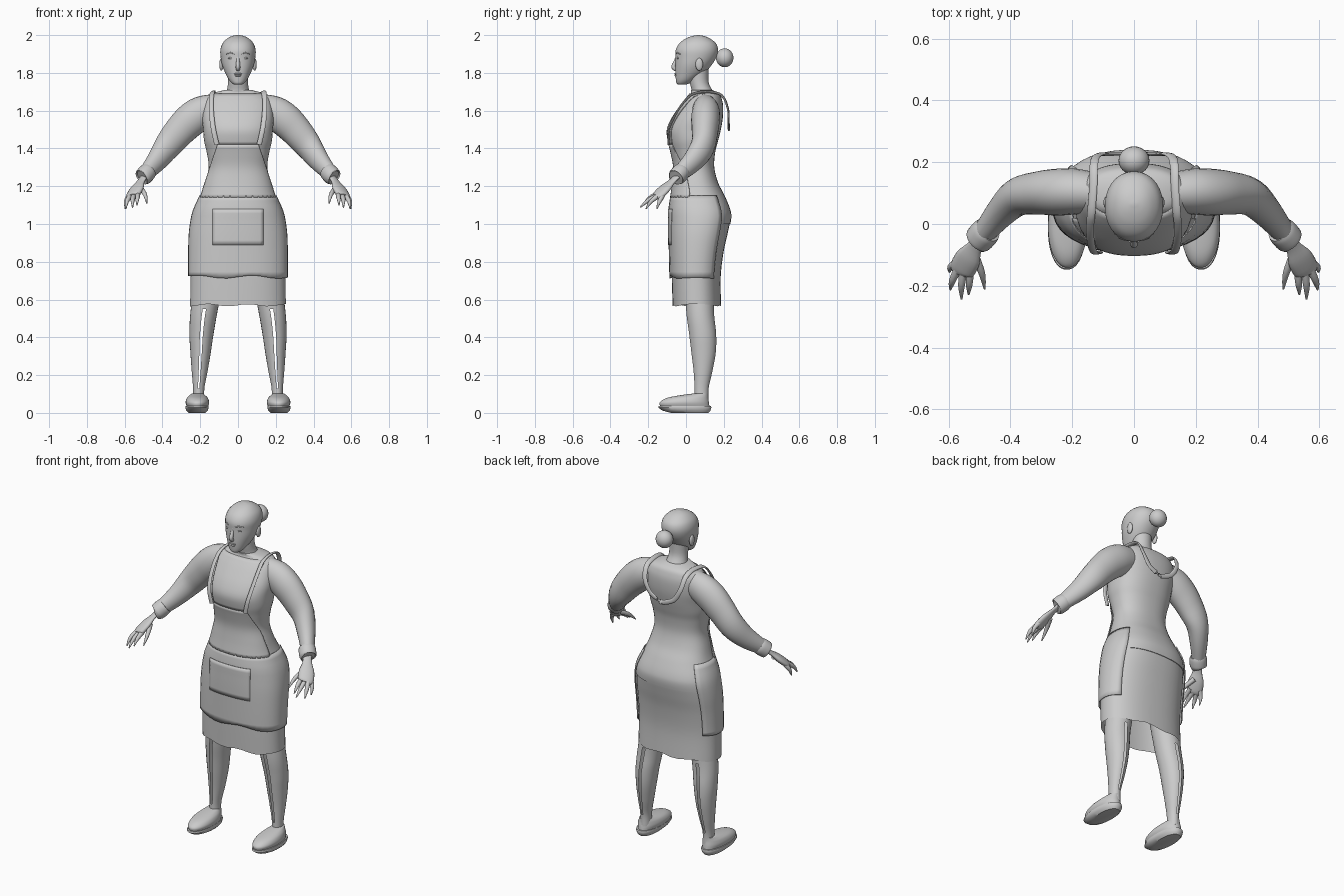
import bpy, bmesh
from math import sin, cos, pi, asin, radians
from mathutils import Vector

if "Cube" in bpy.data.objects:
    bpy.data.objects.remove(bpy.data.objects["Cube"])

grey = bpy.data.materials.new("plain grey")
grey.use_nodes = True
grey.diffuse_color = (0.6, 0.6, 0.6, 1)
grey.node_tree.nodes["Principled BSDF"].inputs["Base Color"].default_value = (0.6, 0.6, 0.6, 1)


def finish(name, bm, angle=50):
    bmesh.ops.recalc_face_normals(bm, faces=bm.faces)
    mesh = bpy.data.meshes.new(name)
    bm.to_mesh(mesh)
    bm.free()
    mesh.materials.append(grey)
    ob = bpy.data.objects.new(name, mesh)
    bpy.context.collection.objects.link(ob)
    bpy.ops.object.select_all(action="DESELECT")
    ob.select_set(True)
    bpy.context.view_layer.objects.active = ob
    bpy.ops.object.shade_smooth_by_angle(angle=radians(angle))
    return ob


def grid(rows, closed=True, caps=True):
    """Skin rows of points into a surface."""
    bm = bmesh.new()
    vs = [[bm.verts.new(p) for p in row] for row in rows]
    n = len(rows[0])
    for a, b in zip(vs, vs[1:]):
        for i in range(n if closed else n - 1):
            j = (i + 1) % n
            bm.faces.new((a[i], a[j], b[j], b[i]))
    if closed and caps:
        bm.faces.new(vs[0])
        bm.faces.new(vs[-1])
    return bm


def smooth_keys(keys, steps=4):
    """Catmull-Rom interpolation through a list of key tuples."""
    out = []
    for i in range(len(keys) - 1):
        a, b = keys[max(i - 1, 0)], keys[i]
        c, d = keys[i + 1], keys[min(i + 2, len(keys) - 1)]
        for k in range(steps):
            t = k / steps
            out.append(tuple(
                q + 0.5 * t * (r - p + t * (2 * p - 5 * q + 4 * r - s + t * (3 * (q - r) + s - p)))
                for p, q, r, s in zip(a, b, c, d)))
    return out + [keys[-1]]


def point(key, angle, power=1.0, grow=0.0, cx=0.0):
    """Point on a cross-section (z, half width, front y, back y); angle 0 is the front."""
    z, rx, yf, yb = key
    s, c = sin(angle), cos(angle)
    x = (rx + grow) * abs(s) ** power * (1 if s > 0 else -1)
    y = (yf + yb) / 2 - ((yb - yf) / 2 + grow) * abs(c) ** power * (1 if c > 0 else -1)
    return Vector((cx + x, y, z))


def loft(keys, n=32, power=1.0, grow=0.0, cx=0.0, caps=True):
    return grid([[point(k, 2 * pi * (i + 0.5) / n, power, grow, cx) for i in range(n)]
                 for k in keys], True, caps)


def tube(name, keys, side=(0, 0, 1), flat=1.0, n=16, steps=4):
    """Tapered tube through (x, y, z, radius) keys, squashed by flat across side."""
    pts = smooth_keys(keys, steps)
    rows = []
    for i, p in enumerate(pts):
        t = (Vector(pts[min(i + 1, len(pts) - 1)][:3]) - Vector(pts[max(i - 1, 0)][:3])).normalized()
        u = Vector(side)
        u = (u - t * u.dot(t)).normalized()
        v = t.cross(u)
        rows.append([Vector(p[:3]) + p[3] * (u * cos(2 * pi * k / n) + v * flat * sin(2 * pi * k / n))
                     for k in range(n)])
    return finish(name, grid(rows))


def ball(name, centre, size, segments=20):
    bm = bmesh.new()
    bmesh.ops.create_uvsphere(bm, u_segments=segments, v_segments=segments // 2, radius=1)
    bmesh.ops.scale(bm, vec=size, verts=bm.verts)
    bmesh.ops.translate(bm, vec=centre, verts=bm.verts)
    return finish(name, bm)


# Body and skirt share one profile: z, half width, front y, back y
BODY = smooth_keys([
    (.57, .258, -.075, .19), (.72, .256, -.08, .188), (.85, .256, -.083, .203),
    (.95, .253, -.085, .225), (1.03, .242, -.085, .24), (1.08, .228, -.085, .234),
    (1.15, .197, -.075, .205), (1.22, .175, -.065, .17), (1.3, .156, -.06, .15),
    (1.38, .166, -.075, .155), (1.44, .18, -.09, .17), (1.5, .185, -.095, .185),
    (1.56, .19, -.07, .195), (1.62, .185, -.03, .197), (1.66, .172, 0, .19),
    (1.69, .14, .025, .175), (1.71, .07, .025, .14)], 5)
SQUARE = 0.85


def body_at(z):
    for a, b in zip(BODY, BODY[1:]):
        if a[0] <= z <= b[0]:
            t = (z - a[0]) / (b[0] - a[0])
            return tuple(p + t * (q - p) for p, q in zip(a, b))
    return BODY[-1]


finish("top", loft([k for k in BODY if k[0] > 1.0], 40, SQUARE))
skirt_bm = loft([k for k in BODY if k[0] < 1.1], 40, SQUARE, -.004, caps=False)
for v in skirt_bm.verts:
    if v.co.z < .575:
        v.co.z += .006 * sin(v.co.x * 30)
finish("skirt", skirt_bm)


def panel(name, z0, z1, half_angle, grow, rows=16, cols=28, wave=0.0, thick=.004):
    """Cloth panel hugging the front of the body between two heights."""
    pts = []
    for r in range(rows + 1):
        z = z0 + (z1 - z0) * r / rows
        key, a = body_at(z), half_angle(z)
        row = [point(key, a * (2 * c / cols - 1), SQUARE, grow) for c in range(cols + 1)]
        if r == 0:
            for p in row:
                p.z += wave * sin(p.x * 22)
        pts.append(row)
    ob = finish(name, grid(pts, False))
    mod = ob.modifiers.new("thickness", "SOLIDIFY")
    mod.thickness = thick
    mod.offset = 0


def across(width):
    """Angle limit that keeps a panel to a given half width."""
    return lambda z: asin(min(1, (width(z) / body_at(z)[1])) ** (1 / SQUARE))


# Apron
panel("apron_skirt", .72, 1.15, lambda z: radians(128), .006, wave=.008)
panel("apron_waist", 1.14, 1.42, across(lambda z: .105 + (1.42 - z) * .32), .006)
panel("apron_bib", 1.42, 1.69, across(lambda z: .105 + (z - 1.42) * .13), .005)
panel("apron_pocket", .89, 1.08, across(lambda z: .13), .009, 8, 12)

# Neck, head and hair bun
finish("neck", loft(smooth_keys([(1.66, .085, .02, .17), (1.7, .062, .03, .145),
                                 (1.75, .053, .02, .12), (1.82, .055, .01, .12)])))
finish("head", loft(smooth_keys([
    (1.738, .02, -.04, 0), (1.745, .032, -.05, .02), (1.765, .049, -.054, .05),
    (1.8, .068, -.057, .1), (1.84, .084, -.057, .135), (1.88, .092, -.056, .16),
    (1.92, .094, -.055, .17), (1.955, .083, -.037, .16), (1.98, .06, -.005, .13),
    (1.994, .035, .03, .1), (2.0, .008, .06, .07)]), power=.95), 80)
ball("hair_bun", (0, .205, 1.88), (.05, .046, .05), 28)
tube("nose", [(0, -.045, 1.895, .007), (0, -.054, 1.865, .009), (0, -.066, 1.832, .012),
              (0, -.052, 1.818, .011)], (1, 0, 0))
ball("upper_lip", (0, -.053, 1.795), (.021, .009, .005))
ball("lower_lip", (0, -.052, 1.786), (.017, .009, .006))

for s, side in ((1, "left"), (-1, "right")):
    # Face details
    ball(side + "_eye", (s * .038, -.042, 1.878), (.014, .008, .006))
    tube(side + "_brow", [(s * .018, -.052, 1.9, .003), (s * .04, -.046, 1.906, .004),
                          (s * .064, -.029, 1.899, .002)], n=8)
    ball(side + "_ear", (s * .088, .07, 1.845), (.011, .02, .034))

    # Arm, cuff and hand
    tube(side + "_sleeve", [
        (s * .11, .1, 1.615, .075), (s * .19, .105, 1.59, .088), (s * .25, .103, 1.55, .09),
        (s * .31, .1, 1.49, .083), (s * .375, .088, 1.41, .073), (s * .43, .038, 1.335, .059),
        (s * .49, -.035, 1.265, .042)], flat=.84, n=24)
    tube(side + "_cuff", [(s * .472, -.018, 1.283, .044), (s * .482, -.028, 1.272, .048),
                          (s * .502, -.05, 1.25, .047), (s * .505, -.053, 1.247, .04)], n=24)
    across_hand = (s * .12, .07, -.03)
    tube(side + "_palm", [(s * .49, -.04, 1.26, .026), (s * .515, -.075, 1.225, .026),
                          (s * .535, -.11, 1.19, .042), (s * .555, -.145, 1.155, .043),
                          (s * .56, -.16, 1.145, .032)], across_hand, .45)
    fingers = {
        "thumb": [(.515, -.1, 1.19), (.492, -.16, 1.155), (.483, -.21, 1.11)],
        "index_finger": [(.53, -.15, 1.16), (.533, -.195, 1.135), (.535, -.228, 1.1)],
        "middle_finger": [(.552, -.15, 1.15), (.558, -.2, 1.125), (.558, -.243, 1.088)],
        "ring_finger": [(.57, -.145, 1.15), (.588, -.185, 1.12), (.594, -.212, 1.08)],
        "little_finger": [(.575, -.125, 1.15), (.593, -.14, 1.12), (.597, -.155, 1.08)]}
    for name, path in fingers.items():
        tube(side + "_" + name, [(s * x, y, z, r) for (x, y, z), r in zip(path, (.014, .011, .003))], n=10)

    # Shoulder strap in front, over the shoulder and hanging in a loop behind
    tube(side + "_strap", [
        (s * .112, -.092, 1.42, .013), (s * .13, -.091, 1.5, .013), (s * .14, -.056, 1.58, .013),
        (s * .142, -.008, 1.65, .013), (s * .138, .04, 1.69, .014), (s * .132, .12, 1.7, .014),
        (s * .13, .19, 1.68, .014), (s * .118, .222, 1.61, .014), (s * .075, .226, 1.54, .014),
        (0, .226, 1.505, .014)], (1, 0, 0.4), .4, n=10)

    # Leg with a narrow open seam down front and back
    rings = []
    for z, x, rx, yf, yb in smooth_keys([
            (.06, .208, .03, .045, .12), (.13, .208, .03, .045, .12), (.22, .203, .042, .04, .14),
            (.32, .198, .054, .028, .158), (.42, .193, .064, .016, .16), (.55, .178, .072, 0, .148),
            (.8, .135, .08, -.01, .15)], 5):
        rings.append([point((z, rx, yf, yb), 2 * pi * (i + .5) / 26, cx=x) for i in range(26)])
    for ring in rings:
        for p in ring:
            p.x *= s
    bm = grid(rings)
    bm.faces.ensure_lookup_table()
    seam = [bm.faces[row * 26 + column] for row in range(5, 25) for column in (12, 25)]
    bmesh.ops.delete(bm, geom=seam, context="FACES")
    finish(side + "_leg", bm)

    # Shoe: sole and rounded upper
    finish(side + "_sole", loft([(0, .045, -.08, .12), (.012, .057, -.125, .13),
                                 (.028, .062, -.148, .135), (.036, .06, -.145, .133)],
                                power=.9, cx=s * .217), 40)
    finish(side + "_shoe", loft(smooth_keys([
        (.03, .055, -.135, .125), (.055, .063, -.14, .122), (.078, .056, -.105, .118),
        (.092, .043, -.04, .117), (.102, .03, .035, .117)]), power=.95, cx=s * .215))
